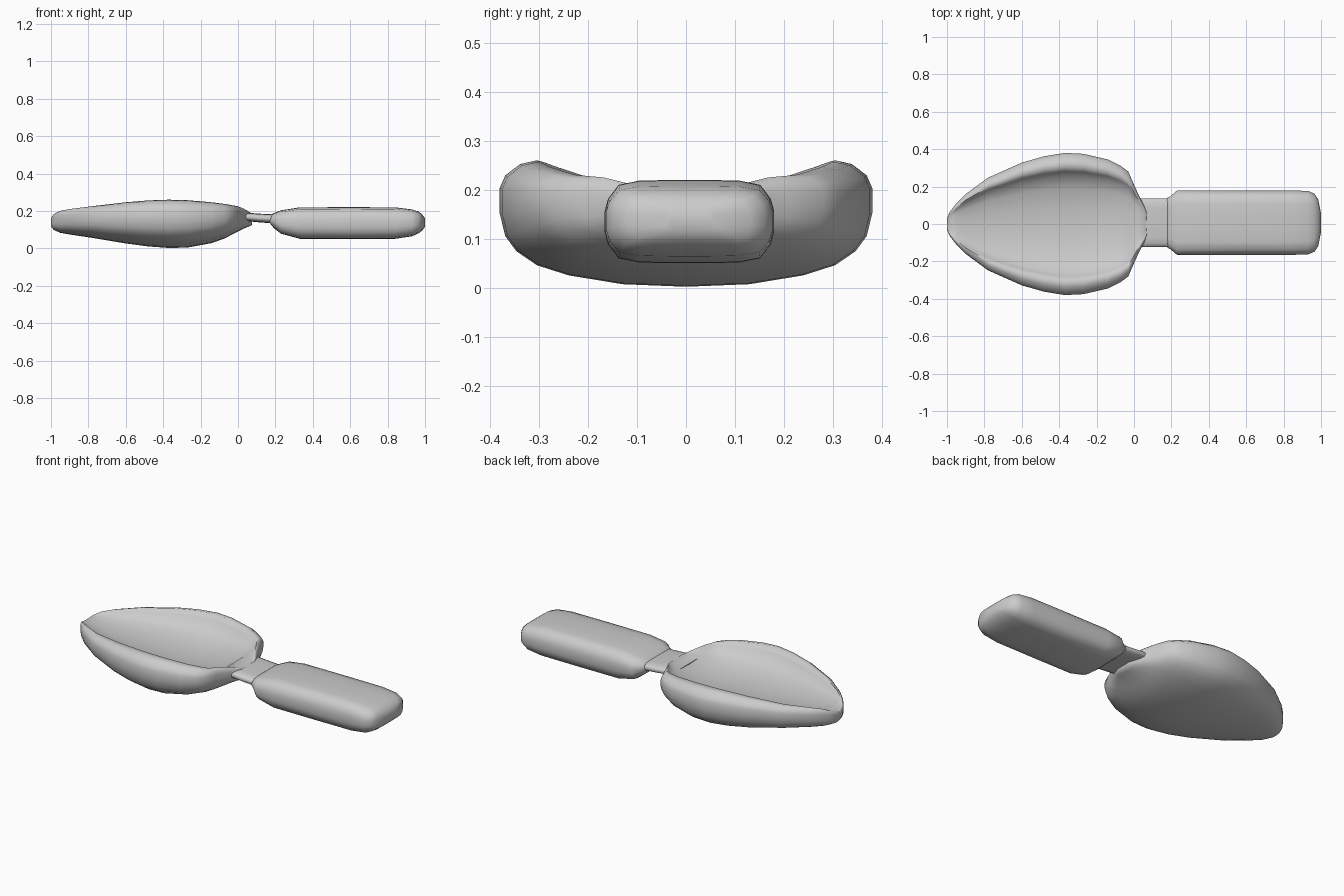
import bpy, bmesh, math

if "Cube" in bpy.data.objects:
    bpy.data.objects.remove(bpy.data.objects["Cube"])


def loft(name, rings, angle):
    """Skin a list of equal-length closed rings and cap both ends."""
    bm = bmesh.new()
    rows = [[bm.verts.new(p) for p in ring] for ring in rings]
    n = len(rows[0])
    for a, b in zip(rows, rows[1:]):
        for i in range(n):
            j = (i + 1) % n
            bm.faces.new((a[i], a[j], b[j], b[i]))
    bm.faces.new(rows[0])
    bm.faces.new(rows[-1])
    bmesh.ops.triangulate(bm, faces=[f for f in bm.faces if len(f.verts) > 4])
    bmesh.ops.recalc_face_normals(bm, faces=bm.faces)
    mesh = bpy.data.meshes.new(name)
    bm.to_mesh(mesh)
    bm.free()
    obj = bpy.data.objects.new(name, mesh)
    bpy.context.collection.objects.link(obj)
    bpy.ops.object.select_all(action='DESELECT')
    obj.select_set(True)
    bpy.context.view_layer.objects.active = obj
    bpy.ops.object.shade_smooth_by_angle(angle=math.radians(angle))
    return obj


# Scoop: outer half section as (width fraction, height fraction), bottom to rim
OUTER = [(0, 0), (.34, .02), (.63, .09), (.8, .17), (.91, .28), (.97, .4),
         (1, .58), (1, .78), (.97, .88), (.89, .97), (.8, 1)]
# Hollow half section as (width fraction, share of the depth), rim to middle
INNER = [(.74, .25), (.67, .55), (.5, .8), (.25, .95), (0, 1)]


def scoop_ring(x, w, bottom, top, depth):
    h = top - bottom
    half = [(u * w, bottom + v * h) for u, v in OUTER]
    half += [(u * w, top - v * depth) for u, v in INNER]
    return [(x, y, z) for y, z in half] + [(x, -y, z) for y, z in half[-2:0:-1]]


# x, half width, bottom, rim height, hollow depth
SCOOP = [
    (-1.0, .03, .118, .162, 0), (-.985, .065, .098, .183, .003),
    (-.95, .11, .083, .2, .02), (-.9, .16, .074, .21, .04),
    (-.78, .248, .056, .225, .07), (-.6, .328, .026, .246, .1),
    (-.48, .362, .01, .256, .115), (-.37, .38, .002, .26, .12),
    (-.27, .375, .004, .257, .12), (-.14, .345, .028, .246, .1),
    (-.07, .31, .053, .237, .075), (-.03, .28, .075, .23, .055),
    (0, .21, .09, .225, .035), (.03, .145, .105, .212, .015),
    (.055, .1, .115, .198, .005), (.075, .05, .125, .185, 0)]
loft("scoop", [scoop_ring(*s) for s in SCOOP], 70)


# Handle: rounded-box section, quarter points mirrored into a full ring
QUARTER = [(1, .25), (.96, .55), (.84, .88), (.6, .98), (.2, 1)]


def handle_ring(x, w, bottom, top, cy=.007):
    m, h = (top + bottom) / 2, (top - bottom) / 2
    q = QUARTER
    pts = (q + [(-u, v) for u, v in q[::-1]] + [(-u, -v) for u, v in q]
           + [(u, -v) for u, v in q[::-1]])
    return [(x, cy + u * w, m + v * h) for u, v in pts]


# x, half width, bottom, top
NECK = [(-.02, .125, .155, .185), (.05, .13, .145, .19),
        (.12, .13, .138, .185), (.22, .13, .132, .18)]
GRIP = [(.165, .125, .14, .175), (.195, .142, .105, .19),
        (.23, .172, .078, .203), (.33, .173, .051, .219),
        (.6, .172, .05, .22), (.84, .172, .051, .219),
        (.93, .17, .064, .208), (.965, .155, .08, .197),
        (.985, .125, .095, .182), (1.0, .05, .115, .16)]
loft("neck", [handle_ring(*r) for r in NECK], 60)
loft("grip", [handle_ring(*r) for r in GRIP], 70)
